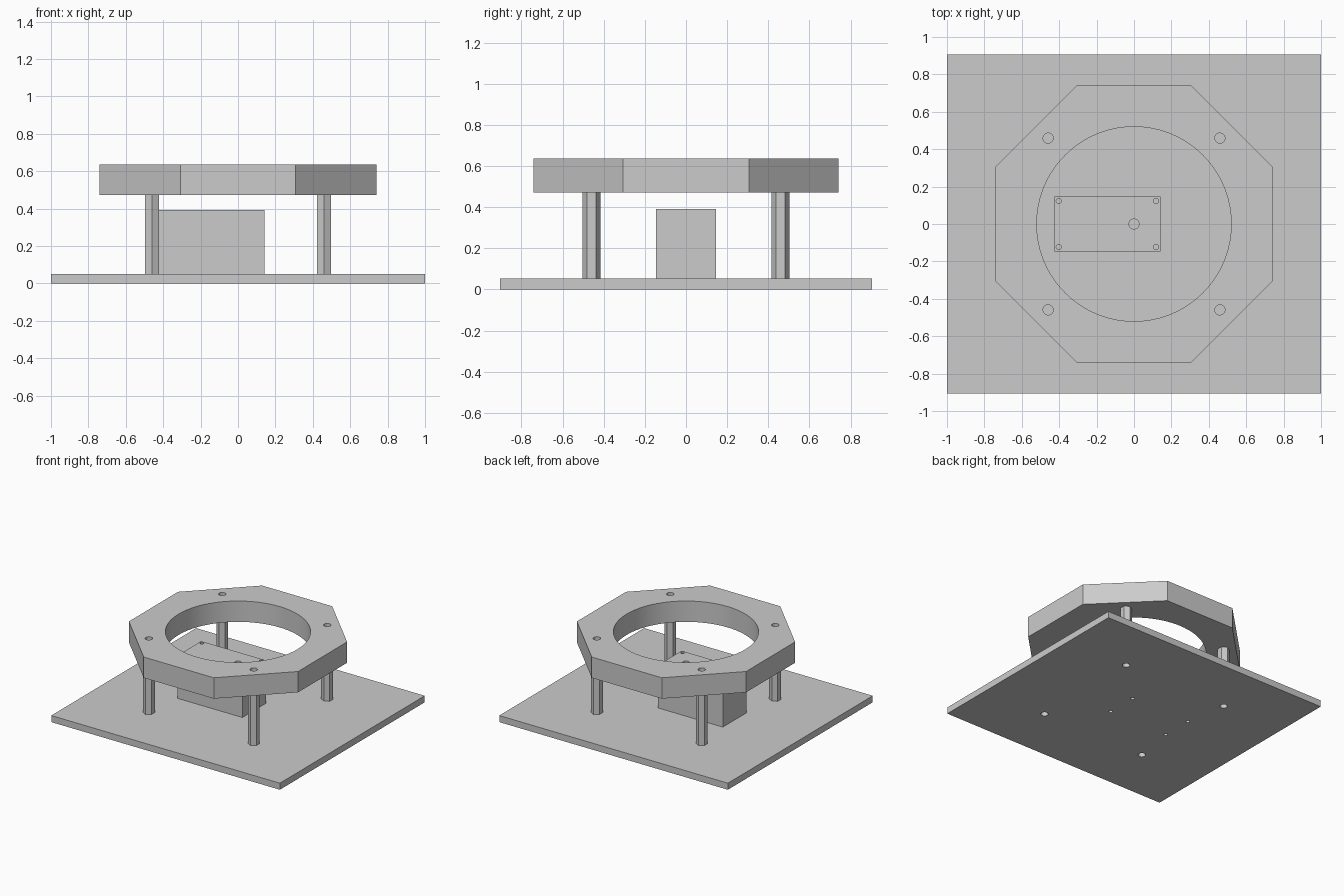
import bpy, bmesh, math

if "Cube" in bpy.data.objects:
    bpy.data.objects.remove(bpy.data.objects["Cube"])

grey = bpy.data.materials.new("plain grey")
grey.diffuse_color = (0.6, 0.6, 0.6, 1)
grey.use_nodes = True
grey.node_tree.nodes["Principled BSDF"].inputs["Base Color"].default_value = grey.diffuse_color


def prism(bm, cx, cy, r, z0, z1, n, start=0.0):
    """Upright n-sided prism added to bm."""
    rings = [[bm.verts.new((cx + r * math.cos(start + 2 * math.pi * i / n),
                            cy + r * math.sin(start + 2 * math.pi * i / n), z))
              for i in range(n)] for z in (z0, z1)]
    lo, hi = rings
    bm.faces.new(lo[::-1])
    bm.faces.new(hi)
    for i in range(n):
        j = (i + 1) % n
        bm.faces.new((lo[i], lo[j], hi[j], hi[i]))


def block(bm, x0, x1, y0, y1, z0, z1):
    """Axis-aligned box added to bm."""
    vs = bmesh.ops.create_cube(bm, size=1)["verts"]
    for v in vs:
        v.co = (x1 if v.co.x > 0 else x0, y1 if v.co.y > 0 else y0,
                z1 if v.co.z > 0 else z0)


def finish(name, bm):
    mesh = bpy.data.meshes.new(name)
    bm.to_mesh(mesh)
    bm.free()
    mesh.materials.append(grey)
    ob = bpy.data.objects.new(name, mesh)
    bpy.context.collection.objects.link(ob)
    return ob


def drill(ob, holes):
    """Cut round holes (x, y, radius, z0, z1, sides) and smooth their walls."""
    bm = bmesh.new()
    for x, y, r, z0, z1, n in holes:
        prism(bm, x, y, r, z0, z1, n)
    cutter = finish("hole_cutter", bm)
    cutter.hide_render = True
    mod = ob.modifiers.new("holes", 'BOOLEAN')
    mod.operation, mod.solver, mod.object = 'DIFFERENCE', 'EXACT', cutter
    bpy.ops.object.select_all(action='DESELECT')
    bpy.context.view_layer.objects.active = ob
    ob.select_set(True)
    bpy.ops.object.modifier_apply(modifier=mod.name)
    bpy.data.objects.remove(cutter)
    bpy.ops.object.shade_smooth_by_angle(angle=math.radians(30))


POSTS = [(sx * 0.459, sy * 0.459) for sx in (-1, 1) for sy in (-1, 1)]
SCREWS = [(x, sy * 0.123) for x in (-0.402, 0.117) for sy in (-1, 1)]
BASE, BOX_TOP, RING0, RING1 = 0.052, 0.392, 0.472, 0.637

# base plate with post and screw holes
bm = bmesh.new()
block(bm, -1, 1, -0.905, 0.905, 0, BASE)
drill(finish("base_plate", bm),
      [(x, y, 0.027, -0.1, 0.1, 32) for x, y in POSTS] +
      [(x, y, 0.014, -0.1, 0.1, 24) for x, y in SCREWS])

# central block with blind screw holes and a shaft hole
bm = bmesh.new()
block(bm, -0.425, 0.141, -0.147, 0.147, BASE, BOX_TOP)
drill(finish("motor_block", bm),
      [(x, y, 0.014, BOX_TOP - 0.08, 0.5, 24) for x, y in SCREWS] +
      [(0, 0, 0.027, BOX_TOP - 0.1, 0.5, 32)])

# hexagonal standoffs, corners along y
for i, (x, y) in enumerate(POSTS):
    bm = bmesh.new()
    prism(bm, x, y, 0.043, BASE, RING0, 6, math.pi / 2)
    finish(f"hex_standoff_{i + 1}", bm)

# octagonal ring with large bore and post holes
bm = bmesh.new()
prism(bm, 0, 0, 0.74 / math.cos(math.pi / 8), RING0, RING1, 8, math.pi / 8)
drill(finish("octagon_ring", bm),
      [(0, 0, 0.52, 0.4, 0.7, 96)] +
      [(x, y, 0.027, 0.4, 0.7, 32) for x, y in POSTS])
